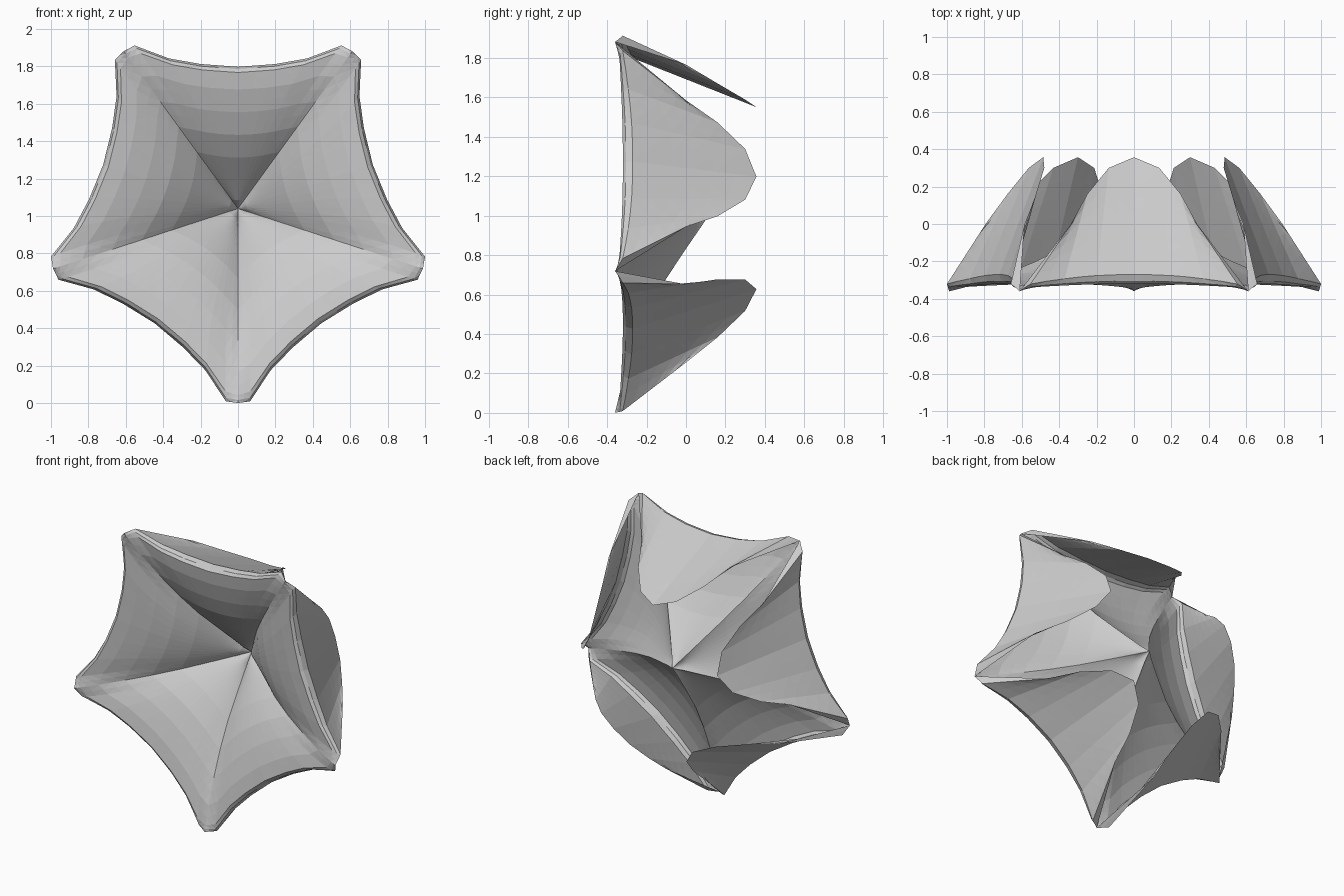
import bpy, bmesh
from math import sin, cos, radians

if "Cube" in bpy.data.objects:
    bpy.data.objects.remove(bpy.data.objects["Cube"])

CENTRE_Z = 1.04
HALF = 8          # columns per half petal
FLAP = 6
STEPS = [0, .06, .12, .2, .28, .36, .44, .52, .6, .68, .76, .84, .91, .96, .985, 1]


def lerp(a, b, f):
    return a + (b - a) * f


def sample(keys, x):
    """Piecewise-linear lookup in rows of (x, values...)."""
    for k0, k1 in zip(keys, keys[1:]):
        if x <= k1[0] + 1e-9:
            f = (x - k0[0]) / (k1[0] - k0[0])
            return [lerp(a, b, f) for a, b in zip(k0[1:], k1[1:])]
    return list(keys[-1][1:])


# Half petal outlines: v from petal middle (0) to star tip (1)
RIM = [(0, 0, .758), (.25, .2, .773), (.5, .37, .803), (.75, .553, .872), (1, .611, .841)]
EDGE = [(0, 0, .51, .357), (.25, .135, .548, .30), (.5, .25, .63, .16),
        (.75, .337, .725, 0), (1, .611, .841, -.36)]
# Depth of the funnel along the petal middle and along the gutter to the tip
MIDDLE = [(0, .15), (.06, .085), (.2, -.01), (.36, -.12), (.52, -.205), (.68, -.262),
          (.84, -.303), (.96, -.32), (.985, -.305), (1, -.27)]
GUTTER = [(0, .15), (.06, .1), (.2, .0), (.36, -.11), (.52, -.195), (.68, -.262),
          (.84, -.32), (1, -.36)]


def column(v):
    """Points from the funnel apex, over the rim, to the free flap edge."""
    side, v = (-1 if v < 0 else 1), abs(v)
    rs, rr = sample(RIM, v)
    es, er, ey = sample(EDGE, v)
    ps, pr = .611 * v, .758 + .083 * v * v      # sharp star near the apex
    pts = []
    for t in STEPS:
        y = lerp(sample(MIDDLE, t)[0], sample(GUTTER, t)[0], v * v)
        b = t ** 3                               # blunt tips near the rim
        pts.append((side * lerp(ps, rs, b) * t, lerp(pr, rr, b) * t, y))
    ry = pts[-1][2]
    for i in range(1, FLAP + 1):
        w = i / FLAP
        pts.append((side * lerp(rs, es, w), lerp(rr, er, w), lerp(ry, ey, w)))
    return pts


# Five identical folded petals around the y axis
bm = bmesh.new()
for k in range(5):
    a = radians(72 * k)
    grid = []
    for j in range(-HALF, HALF + 1):
        grid.append([bm.verts.new((s * cos(a) + r * sin(a), y,
                                   CENTRE_Z + r * cos(a) - s * sin(a)))
                     for s, r, y in column(j / HALF)])
    for c0, c1 in zip(grid, grid[1:]):
        for i in range(len(c0) - 1):
            bm.faces.new((c0[i], c1[i], c1[i + 1], c0[i + 1]))

# Weld the apex and gutters into one continuous sheet
bmesh.ops.remove_doubles(bm, verts=bm.verts, dist=1e-4)
bmesh.ops.triangulate(bm, faces=bm.faces)
mesh = bpy.data.meshes.new("folded_star_shell")
bm.to_mesh(mesh)
bm.free()
bpy.context.collection.objects.link(bpy.data.objects.new("folded_star_shell", mesh))
